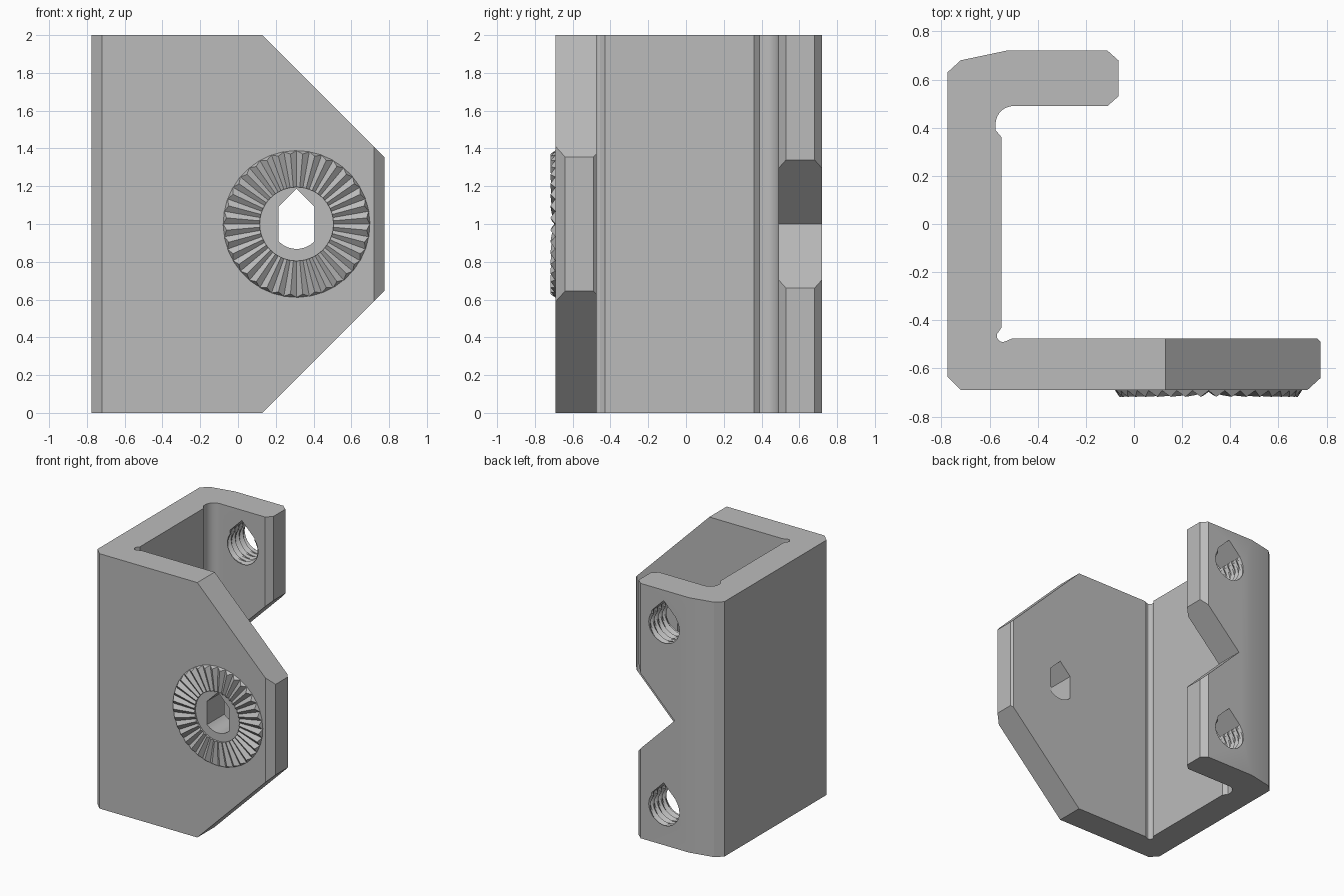
import bpy, bmesh
from math import sin, cos, pi, radians, sqrt, atan2

if "Cube" in bpy.data.objects:
    bpy.data.objects.remove(bpy.data.objects["Cube"], do_unlink=True)

grey = bpy.data.materials.new("plain_grey")
grey.use_nodes = True
GREY = (0.5, 0.5, 0.5, 1)
grey.diffuse_color = GREY
grey.node_tree.nodes["Principled BSDF"].inputs["Base Color"].default_value = GREY


def finish(name, bm):
    bmesh.ops.recalc_face_normals(bm, faces=bm.faces)
    mesh = bpy.data.meshes.new(name)
    bm.to_mesh(mesh)
    bm.free()
    mesh.materials.append(grey)
    obj = bpy.data.objects.new(name, mesh)
    bpy.context.collection.objects.link(obj)
    return obj


def loft(name, rings):
    """Closed solid through rings with equal point counts."""
    bm = bmesh.new()
    loops = [[bm.verts.new(p) for p in ring] for ring in rings]
    n = len(loops[0])
    for a, b in zip(loops, loops[1:]):
        for i in range(n):
            j = (i + 1) % n
            bm.faces.new((a[i], a[j], b[j], b[i]))
    bm.faces.new(loops[0])
    bm.faces.new(loops[-1])
    return finish(name, bm)


def prism_y(name, pts, lo, hi):
    return loft(name, [[(x, y, z) for x, z in pts] for y in (lo, hi)])


def arc(cx, cy, r, start, end, steps):
    angles = [radians(start + (end - start) * i / steps) for i in range(steps + 1)]
    return [(cx + r * cos(a), cy + r * sin(a)) for a in angles]


def activate(obj):
    bpy.ops.object.select_all(action='DESELECT')
    obj.select_set(True)
    bpy.context.view_layer.objects.active = obj


def cut(target, cutter):
    cutter.hide_render = True
    mod = target.modifiers.new("cut", 'BOOLEAN')
    mod.operation, mod.solver, mod.object = 'DIFFERENCE', 'EXACT', cutter
    activate(target)
    bpy.ops.object.modifier_apply(modifier=mod.name)
    bpy.data.objects.remove(cutter, do_unlink=True)


# Channel section: wide front plate, side wall, short back flange
section = [(-0.775, -0.635), (-0.72, -0.69), (0.72, -0.69), (0.775, -0.64),
           (0.775, -0.49), (0.76, -0.475), (-0.505, -0.475)]
section += arc(-0.545, -0.465, 0.025, 290, 160, 6)
section += [(-0.55, -0.43), (-0.55, 0.36), (-0.575, 0.39)]
section += arc(-0.5, 0.415, 0.075, 180, 90, 10)
section += [(-0.11, 0.49), (-0.065, 0.53), (-0.065, 0.68), (-0.11, 0.72),
            (-0.53, 0.72), (-0.72, 0.68), (-0.775, 0.63)]
bracket = loft("bracket_body", [[(x, y, z) for x, y in section] for z in (0, 2)])

# Sloped corners of the front plate
corner = [(0.03, 2.1), (0.93, 1.2), (0.93, 2.1)]
cut(bracket, prism_y("upper_corner_cutter", corner, -0.8, -0.4))
cut(bracket, prism_y("lower_corner_cutter", [(x, 2 - z) for x, z in corner], -0.8, -0.4))

# V notch in the back flange
cut(bracket, prism_y("notch_cutter", [(-0.405, 1), (0, 1.405), (0, 0.595)], 0.4, 0.8))

# Flat-sided bolt hole with a pointed roof
BX, BZ, BR, HALF = 0.31, 1.0, 0.132, 0.095
drop = sqrt(BR ** 2 - HALF ** 2)
edge = atan2(-drop, HALF) * 180 / pi
hole = arc(BX, BZ, BR, -180 - edge, edge, 12)
hole += [(BX + HALF, BZ + BR * sqrt(2) - HALF), (BX, BZ + BR * sqrt(2)),
         (BX - HALF, BZ + BR * sqrt(2) - HALF)]
cut(bracket, prism_y("bolt_hole_cutter", hole, -0.8, -0.4))

# Threaded teardrop holes through the back flange
MAJOR, MINOR, PITCH, SIDES = 0.147, 0.118, 0.049, 48


def thread_radius(angle, y):
    from_top = abs(angle - pi / 2)
    if from_top <= pi / 4 + 0.001:
        return MAJOR / cos(pi / 4 - from_top)
    phase = (y / PITCH + angle / (2 * pi)) % 1
    return MINOR + (MAJOR - MINOR) * abs(2 * phase - 1)


for label, hz in (("lower", 0.28), ("upper", 1.71)):
    rings = []
    for k in range(33):
        y = 0.4 + k * PITCH / 4
        ring = []
        for i in range(SIDES):
            a = 2 * pi * i / SIDES
            r = thread_radius(a, y)
            ring.append((-0.31 + r * cos(a), y, hz + r * sin(a)))
        rings.append(ring)
    cut(bracket, loft(label + "_thread_cutter", rings))

activate(bracket)
bpy.ops.object.shade_smooth_by_angle(angle=radians(20))

# Ring of radial locking teeth on the front plate
TEETH = 36
bm = bmesh.new()
spokes = []
for i in range(2 * TEETH):
    a = pi * i / TEETH
    peak = i % 2
    shape = [(0.195, -0.685), (0.195, -0.71 if peak else -0.697),
             (0.372 if peak else 0.388, -0.718 if peak else -0.692), (0.39, -0.685)]
    spokes.append([bm.verts.new((BX + r * cos(a), y, BZ + r * sin(a))) for r, y in shape])
for i, a in enumerate(spokes):
    b = spokes[(i + 1) % len(spokes)]
    for j in range(4):
        k = (j + 1) % 4
        bm.faces.new((a[j], a[k], b[k], b[j]))
finish("toothed_ring", bm)
